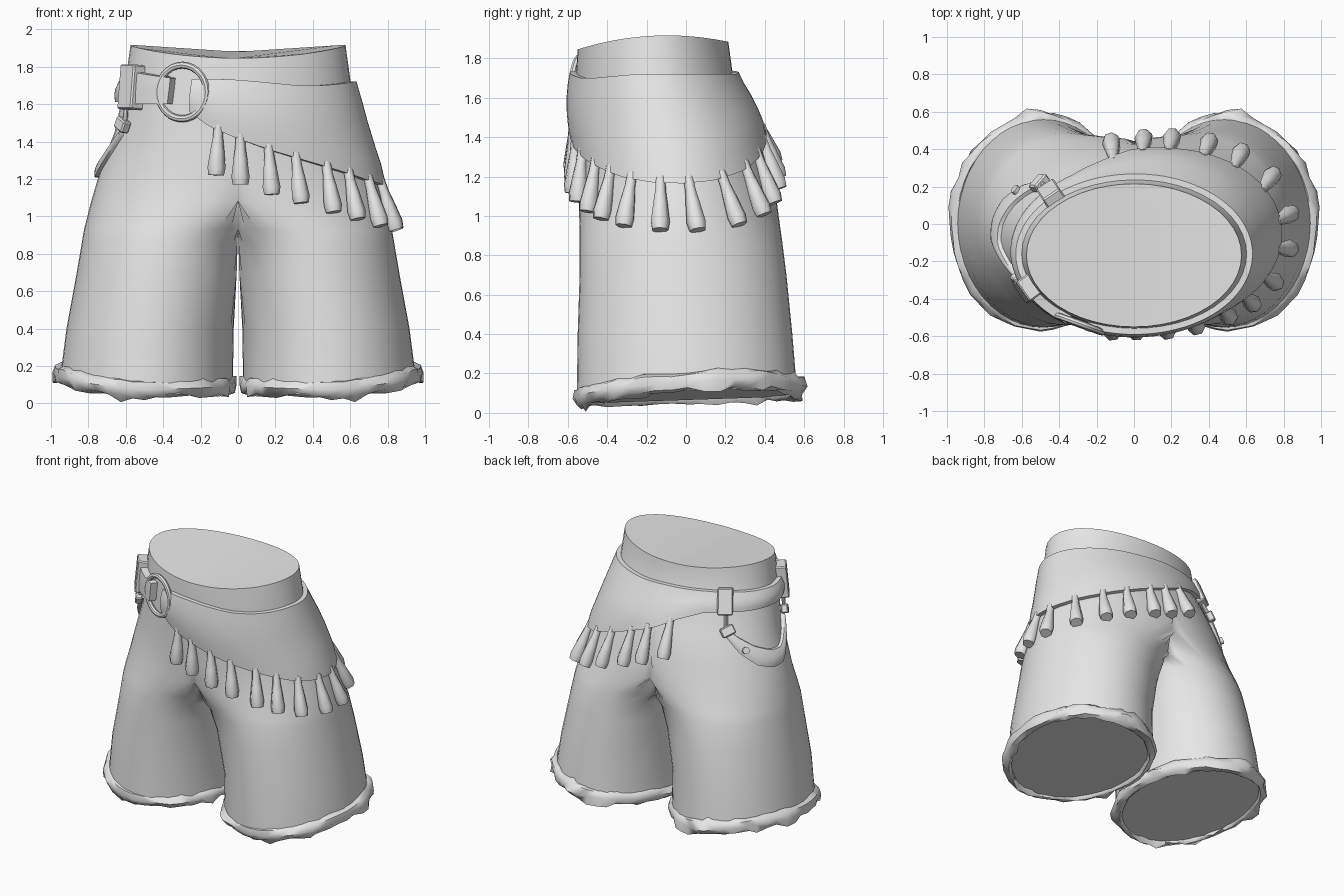
import bpy, bmesh, math, random
from mathutils import Vector, Matrix

if "Cube" in bpy.data.objects:
    bpy.data.objects.remove(bpy.data.objects["Cube"])

random.seed(4)
cloth = bpy.data.materials.new("plain_grey")
cloth.diffuse_color = (0.8, 0.8, 0.8, 1)
cloth.use_nodes = True
cloth.node_tree.nodes["Principled BSDF"].inputs["Base Color"].default_value = cloth.diffuse_color


def finish(name, bm, mirror=False, angle=40):
    bmesh.ops.recalc_face_normals(bm, faces=bm.faces)
    me = bpy.data.meshes.new(name)
    bm.to_mesh(me)
    bm.free()
    me.materials.append(cloth)
    ob = bpy.data.objects.new(name, me)
    bpy.context.collection.objects.link(ob)
    bpy.ops.object.select_all(action='DESELECT')
    ob.select_set(True)
    bpy.context.view_layer.objects.active = ob
    bpy.ops.object.shade_smooth_by_angle(angle=math.radians(angle))
    if mirror:
        ob.modifiers.new("mirror", 'MIRROR').merge_threshold = 0.0005
    return ob


def loft(rings, caps=True, loop=False):
    """Skin closed rings of points."""
    bm = bmesh.new()
    vs = [[bm.verts.new(p) for p in r] for r in rings]
    n = len(vs[0])
    for i in range(len(vs) if loop else len(vs) - 1):
        a, b = vs[i], vs[(i + 1) % len(vs)]
        for j in range(n):
            k = (j + 1) % n
            bm.faces.new((a[j], a[k], b[k], b[j]))
    if caps and not loop:
        bm.faces.new(vs[0])
        bm.faces.new(vs[-1])
    return bm


def lerp_keys(keys, t):
    """Interpolate rows (t, values...) sorted by t."""
    if t <= keys[0][0]:
        return keys[0][1:]
    for p, q in zip(keys, keys[1:]):
        if t <= q[0]:
            f = (t - p[0]) / (q[0] - p[0])
            return tuple(u + (v - u) * f for u, v in zip(p[1:], q[1:]))
    return keys[-1][1:]


def hem_height(x, y):
    return 0.097 + 0.14 * max(0, x - 0.5) + 0.06 * y * (0.3 + x)


# Half-body sections: height, lobe centre x, half width, front y, back y
BODY = [(0.10, .49, .462, -.555, .565), (0.40, .47, .447, -.55, .54),
        (0.70, .41, .452, -.54, .51), (0.86, .36, .475, -.54, .49),
        (0.93, .30, .523, -.54, .48), (1.08, .13, .655, -.545, .46),
        (1.25, .04, .695, -.55, .43), (1.45, 0, .66, -.56, .37),
        (1.70, 0, .605, -.56, .24), (1.88, 0, .575, -.55, .215)]

# Shorts: one leg and half the hips, mirrored
rings = []
for z, cx, a, yf, yb in BODY:
    ring = []
    for j in range(48):
        t = math.tau * j / 48
        x = max(cx + a * math.cos(t), 0 if z > 0.9 else 0.025 * (0.93 - z) / 0.83)
        y = (yf + yb) / 2 + (yb - yf) / 2 * math.sin(t)
        h = z
        if z < 0.2:
            h = hem_height(x, y) - 0.03
        elif z > 1.8:
            h = 1.865 + 0.05 * (x / 0.575) ** 2 + 0.05 * (y + 0.16)
        ring.append((x, y, h))
    rings.append(ring)
bm = loft(rings)
inner = [f for f in bm.faces if len(f.verts) == 4 and all(v.co.x < 1e-5 for v in f.verts)]
bmesh.ops.delete(bm, geom=inner, context='FACES')
finish("shorts", bm, mirror=True)

# Ragged rolled hems
rings = []
for i in range(44):
    t = math.tau * i / 44
    d = Vector((math.cos(t), math.sin(t), 0))
    c = Vector((0.5 + 0.447 * d.x, 0.008 + 0.538 * d.y, 0))
    c.z = hem_height(c.x, c.y)
    ring = []
    for k in range(8):
        u = math.tau * k / 8
        r = random.uniform(0.035, 0.053) + (0.025 if random.random() < 0.09 else 0)
        out = r * math.cos(u) * (1 if math.cos(u) > 0 else 0.45)
        p = c + d * out + Vector((0, 0, r * 1.15 * math.sin(u)))
        p.x = min(max(p.x, 0.008), 1.0)
        p.z = max(p.z, 0.0)
        ring.append(p)
    rings.append(ring)
finish("leg_hem", loft(rings, loop=True), mirror=True, angle=50)


def surf(deg, z, off=0.0):
    """Point on the hips: 0 = right side, 90 = back, -90 = front."""
    cx, a, yf, yb = lerp_keys(BODY, z)
    deg = (deg + 180) % 360 - 180
    side = 1
    if abs(deg) > 90:
        side, deg = -1, math.copysign(180, deg) - deg
    t = math.radians(deg / 90 * math.degrees(math.acos(-cx / a)))
    x = max(cx + a * math.cos(t), 0)
    y = (yf + yb) / 2 + (yb - yf) / 2 * math.sin(t)
    g = math.radians(deg)
    return Vector((side * (x + off * math.cos(g)), y + off * math.sin(g), z))


def band(name, start, end, keys, off=0.03, thick=0.035, bulge=0.0, step=4, rows=5):
    """Cloth strip round the hips; keys = angle, bottom, top."""
    n = round((end - start) / step)
    rings = []
    for i in range(n + 1):
        d = start + (end - start) * i / n
        lo, hi = lerp_keys(keys, d)
        hs = [lo + (hi - lo) * k / rows for k in range(rows + 1)]
        out = [surf(d, h, off + bulge * math.sin(math.pi * k / rows)) for k, h in enumerate(hs)]
        rings.append(out + [surf(d, h, off - thick) for h in reversed(hs)])
    return finish(name, loft(rings))


# Hip sash that narrows into a belt
SASH = [(-113, 1.56, 1.735), (-103, 1.48, 1.735), (-90, 1.415, 1.73), (-75, 1.35, 1.715),
        (-60, 1.295, 1.70), (-45, 1.245, 1.70), (-28, 1.195, 1.71), (-12, 1.17, 1.72),
        (4, 1.165, 1.72), (20, 1.18, 1.72), (40, 1.23, 1.72), (60, 1.31, 1.72),
        (75, 1.38, 1.72), (90, 1.45, 1.73), (105, 1.54, 1.735), (120, 1.60, 1.74),
        (140, 1.61, 1.74), (180, 1.61, 1.73), (232, 1.61, 1.75)]
band("hip_sash", -113, 232, SASH, off=0.032, thick=0.04, bulge=0.015)
band("belt_fold", 211, 236, [(211, 1.60, 1.77), (236, 1.60, 1.74)], off=0.05, thick=0.05)

# Strap sagging from the belt on the left hip
HANG = [(138, 1.44, 1.50), (146, 1.34, 1.44), (158, 1.25, 1.37), (172, 1.205, 1.32),
        (184, 1.215, 1.31), (194, 1.31, 1.38), (203, 1.43, 1.47)]
band("hanging_strap", 138, 203, HANG, off=0.02, thick=0.03, bulge=0.012)


def frame(deg, z, off):
    """Matrix with x along the hip, y outward, z up."""
    p = surf(deg, z, off)
    tan = surf(deg + 3, z, off) - surf(deg - 3, z, off)
    tan.normalize()
    up = surf(deg, z + 0.05, off) - surf(deg, z - 0.05, off)
    up = (up - tan * up.dot(tan)).normalized()
    m = Matrix((tan, up.cross(tan), up)).transposed().to_4x4()
    return Matrix.Translation(p) @ m


def block(name, deg, z, size, off=0.02, roll=0):
    bm = bmesh.new()
    bmesh.ops.create_cube(bm, size=1)
    bmesh.ops.scale(bm, vec=size, verts=bm.verts)
    bmesh.ops.bevel(bm, geom=bm.edges[:], offset=0.008, segments=1, affect='EDGES')
    bm.transform(frame(deg, z, off) @ Matrix.Rotation(math.radians(roll), 4, 'Y'))
    finish(name, bm, angle=30)


block("front_buckle", 206, 1.69, (0.13, 0.085, 0.24), 0.025)
block("back_buckle", 134, 1.675, (0.11, 0.08, 0.19), 0.025)
block("front_clip", 205, 1.49, (0.09, 0.05, 0.065), 0.03, 25)
block("front_clip_link", 205, 1.55, (0.025, 0.025, 0.12), 0.025)
block("back_clip", 138, 1.49, (0.10, 0.05, 0.07), 0.03, -25)
block("back_clip_link", 136, 1.56, (0.025, 0.025, 0.12), 0.025)

# Rivet on the hanging strap
bm = bmesh.new()
bmesh.ops.create_cone(bm, cap_ends=True, segments=12, radius1=0.025, radius2=0.025, depth=0.03)
bm.transform(frame(150, 1.36, 0.035) @ Matrix.Rotation(math.pi / 2, 4, 'X'))
finish("strap_rivet", bm)

# Belt ring, tucked under the sash end
m = frame(-118, 1.665, 0.022)
rings = []
for i in range(28):
    t = math.tau * i / 28
    ring = []
    for k in range(8):
        u = math.tau * k / 8
        r = 0.138 + 0.018 * math.cos(u)
        ring.append(m @ Vector((r * math.cos(t), 0.018 * math.sin(u), r * 1.04 * math.sin(t))))
    rings.append(ring)
finish("belt_ring", loft(rings, loop=True))

# Fringe of flared tassels along the sash edge
for d in (-99, -89, -76.5, -64.5, -50, -38, -24, -8, 7, 26, 44, 59, 74.5, 86, 99.5):
    z = lerp_keys(SASH, d)[0]
    top, end = surf(d, z + 0.03, 0.014), surf(d, z - 0.24, 0.03)
    turn = (end - top).to_track_quat('Z', 'Y')
    length = (end - top).length
    rings = []
    for f, r in ((0, .026), (.25, .028), (.5, .038), (.85, .05), (1, .043)):
        rings.append([top + turn @ Vector((r * math.cos(math.tau * k / 7),
                                           r * math.sin(math.tau * k / 7), f * length))
                      for k in range(7)])
    finish("tassel", loft(rings), angle=55)
